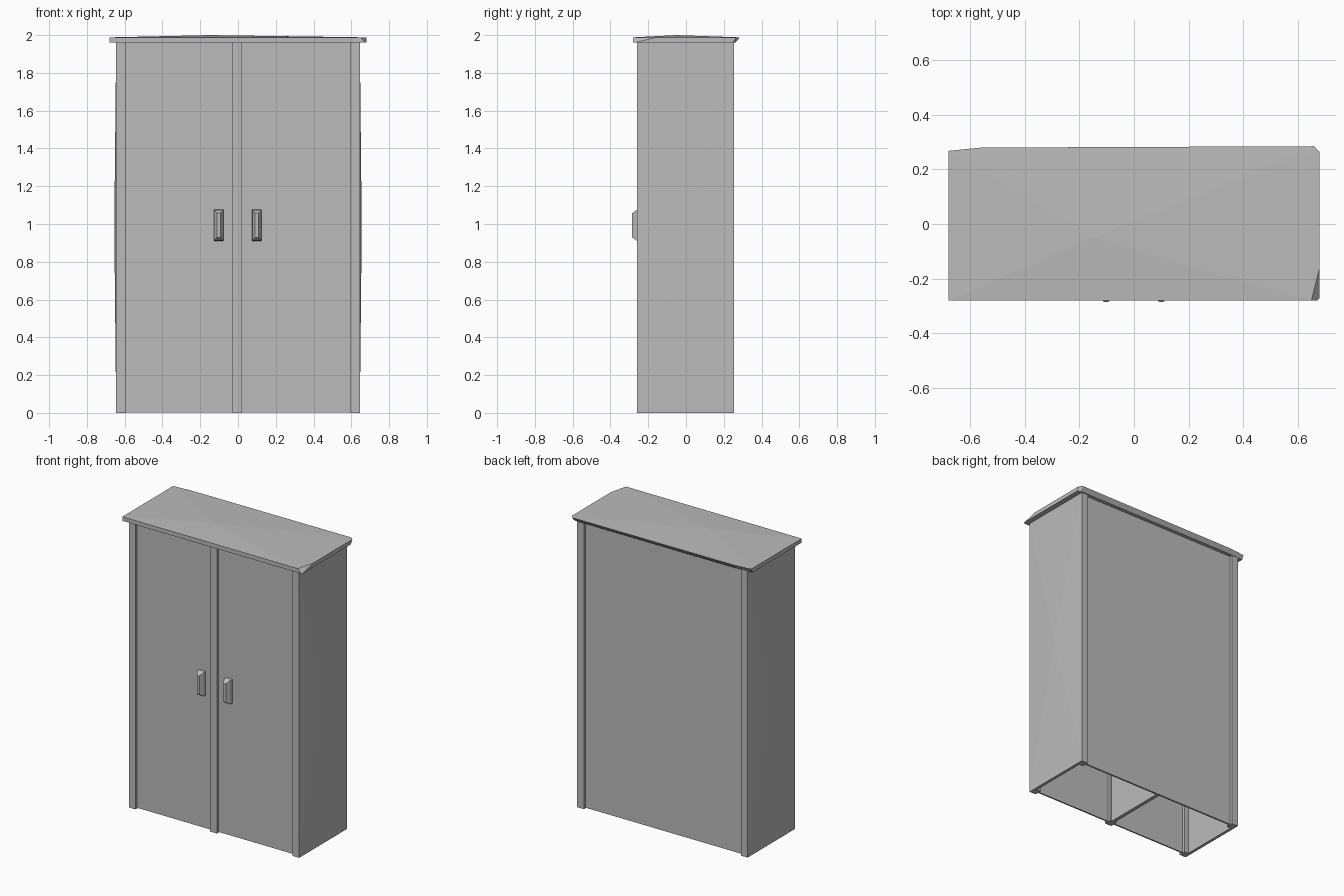
import bpy
import bmesh
from mathutils import Vector

cube = bpy.data.objects.get("Cube")
if cube:
    bpy.data.objects.remove(cube, do_unlink=True)

GREY = (0.5, 0.5, 0.5, 1.0)
mat = bpy.data.materials.new("plain grey")
mat.use_nodes = True
mat.diffuse_color = GREY
mat.node_tree.nodes["Principled BSDF"].inputs["Base Color"].default_value = GREY

BODY_TOP = 1.965


def finish(name, bm):
    bmesh.ops.recalc_face_normals(bm, faces=bm.faces)
    mesh = bpy.data.meshes.new(name)
    bm.to_mesh(mesh)
    bm.free()
    mesh.materials.append(mat)
    obj = bpy.data.objects.new(name, mesh)
    bpy.context.collection.objects.link(obj)
    return obj


def loft(rings):
    """Closed solid through rings of matching 3D points."""
    bm = bmesh.new()
    loops = [[bm.verts.new(p) for p in ring] for ring in rings]
    for a, b in zip(loops, loops[1:]):
        for i in range(len(a)):
            j = (i + 1) % len(a)
            bm.faces.new((a[i], a[j], b[j], b[i]))
    bm.faces.new(loops[0][::-1])
    bm.faces.new(loops[-1])
    return bm


def prism(outline, z0, z1):
    return loft([[(x, y, z) for x, y in outline] for z in (z0, z1)])


def rect(x0, x1, y0, y1):
    return [(x0, y0), (x1, y0), (x1, y1), (x0, y1)]


# Side walls: channel profile with corner posts and a slightly bulging outer face
channel = [(0.595, -0.26), (0.645, -0.26), (0.645, 0.255), (0.595, 0.255),
           (0.595, 0.205), (0.625, 0.205), (0.625, -0.21), (0.595, -0.21)]
for name, side in (("left_side", 1), ("right_side", -1)):
    bm = prism([(side * x, y) for x, y in channel], 0, BODY_TOP)
    outer = [f for f in bm.faces if all(abs(v.co.x) > 0.64 for v in f.verts)]
    centre = bmesh.ops.poke(bm, faces=outer)["verts"][0]
    centre.co.x += side * 0.01
    finish(name, bm)

# Centre post with the inner divider behind it
divider = [(-0.03, -0.26), (0.022, -0.26), (0.022, -0.21), (0.008, -0.21),
           (0.008, 0.23), (-0.016, 0.23), (-0.016, -0.21), (-0.03, -0.21)]
finish("centre_divider", prism(divider, 0, BODY_TOP))

# Recessed doors and back panel
finish("right_door", prism(rect(-0.6, -0.025, -0.24, -0.23), 0.003, BODY_TOP))
finish("left_door", prism(rect(0.018, 0.6, -0.24, -0.23), 0.003, BODY_TOP))
finish("back_panel", prism(rect(-0.6, 0.6, 0.225, 0.237), 0.003, BODY_TOP))

# Handles: tapered blocks with a narrow front ridge
for name, x in (("right_handle", -0.102), ("left_handle", 0.1)):
    rings = []
    for y, half_w, half_h in ((-0.235, 0.025, 0.083), (-0.262, 0.024, 0.08),
                              (-0.285, 0.009, 0.064)):
        rings.append([(x + sx * half_w, y, 0.993 + sz * half_h)
                      for sx, sz in ((-1, -1), (1, -1), (1, 1), (-1, 1))])
    finish(name, loft(rings))

# Overhanging top board with uneven corners and a shallow crown
upper = [(-0.68, -0.28), (0.65, -0.28), (0.68, -0.16), (0.68, 0.265),
         (0.66, 0.285), (-0.56, 0.28), (-0.68, 0.268)]
lower = [(-0.68, -0.28), (0.672, -0.28), (0.68, -0.272), (0.68, 0.25),
         (0.66, 0.262), (-0.56, 0.26), (-0.68, 0.255)]
bm = loft([[(x, y, 1.96) for x, y in lower], [(x, y, 1.988) for x, y in upper]])
bm.normal_update()
top = max(bm.faces, key=lambda f: f.calc_center_median().z)
crown = bmesh.ops.poke(bm, faces=[top])["verts"][0]
crown.co = Vector((-0.15, -0.05, 2.0))
finish("top_board", bm)
